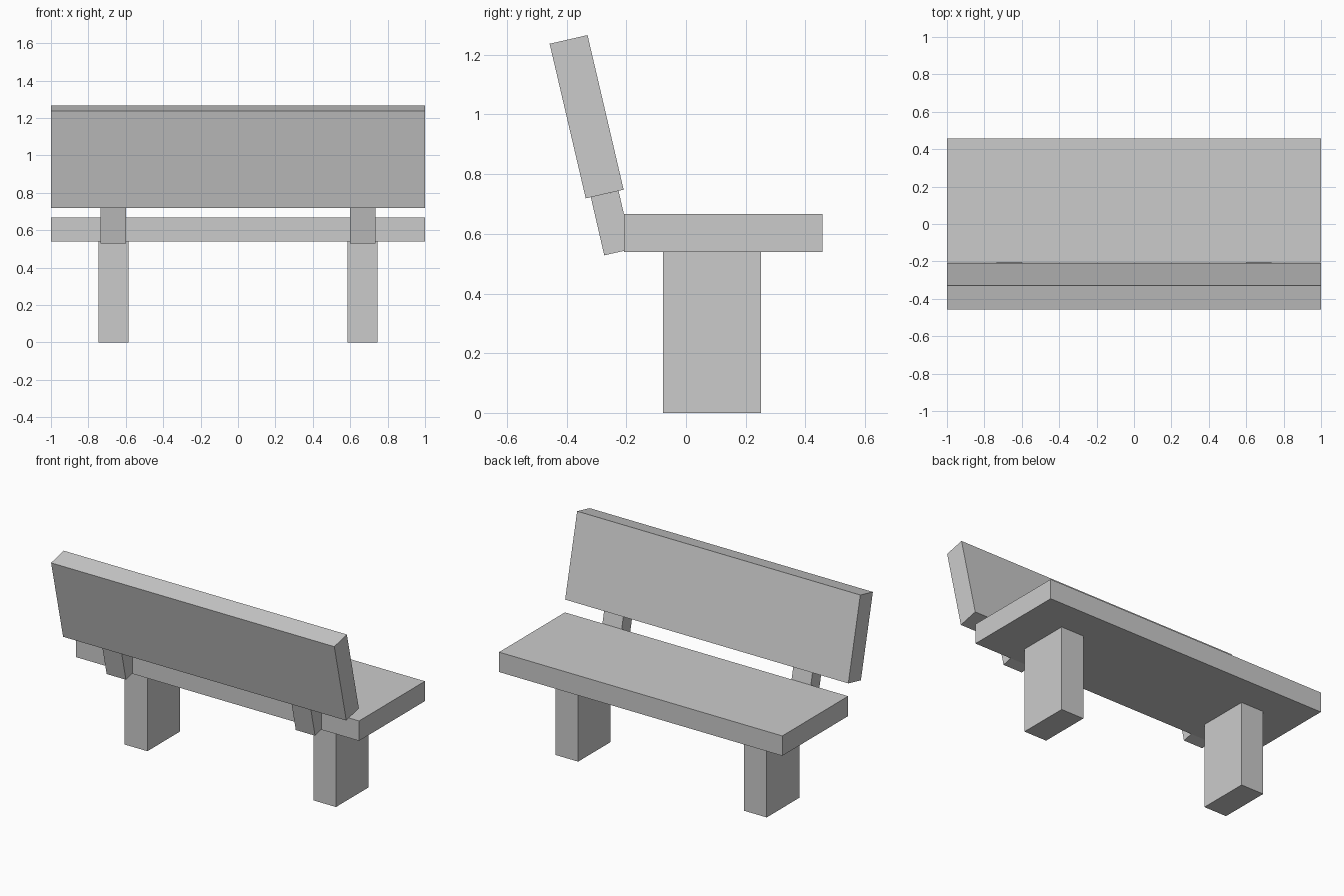
import bpy, bmesh

if "Cube" in bpy.data.objects:
    bpy.data.objects.remove(bpy.data.objects["Cube"])


def slab(name, profile, x0, x1):
    """Extrude a (y, z) side profile from x0 to x1."""
    bm = bmesh.new()
    face = bm.faces.new([bm.verts.new((x0, y, z)) for y, z in profile])
    ext = bmesh.ops.extrude_face_region(bm, geom=[face])
    moved = [v for v in ext["geom"] if isinstance(v, bmesh.types.BMVert)]
    bmesh.ops.translate(bm, verts=moved, vec=(x1 - x0, 0, 0))
    bmesh.ops.recalc_face_normals(bm, faces=bm.faces)
    mesh = bpy.data.meshes.new(name)
    bm.to_mesh(mesh)
    bm.free()
    obj = bpy.data.objects.new(name, mesh)
    bpy.context.collection.objects.link(obj)
    return obj


def rect(y0, y1, z0, z1):
    return [(y0, z0), (y1, z0), (y1, z1), (y0, z1)]


# Seat plank
slab("seat", rect(-0.207, 0.457, 0.54, 0.667), -1, 1)

# Leaning backrest plank
slab("backrest", [(-0.336, 0.719), (-0.209, 0.748), (-0.33, 1.266), (-0.457, 1.237)], -1, 1)

# Legs and tilted backrest brackets, one pair per side
for side, s in (("left", -1), ("right", 1)):
    slab(side + "_leg", rect(-0.077, 0.251, 0, 0.54), s * 0.586, s * 0.746)
    slab(side + "_backrest_bracket",
         [(-0.274, 0.528), (-0.181, 0.549), (-0.226, 0.744), (-0.319, 0.723)],
         s * 0.60, s * 0.736)
